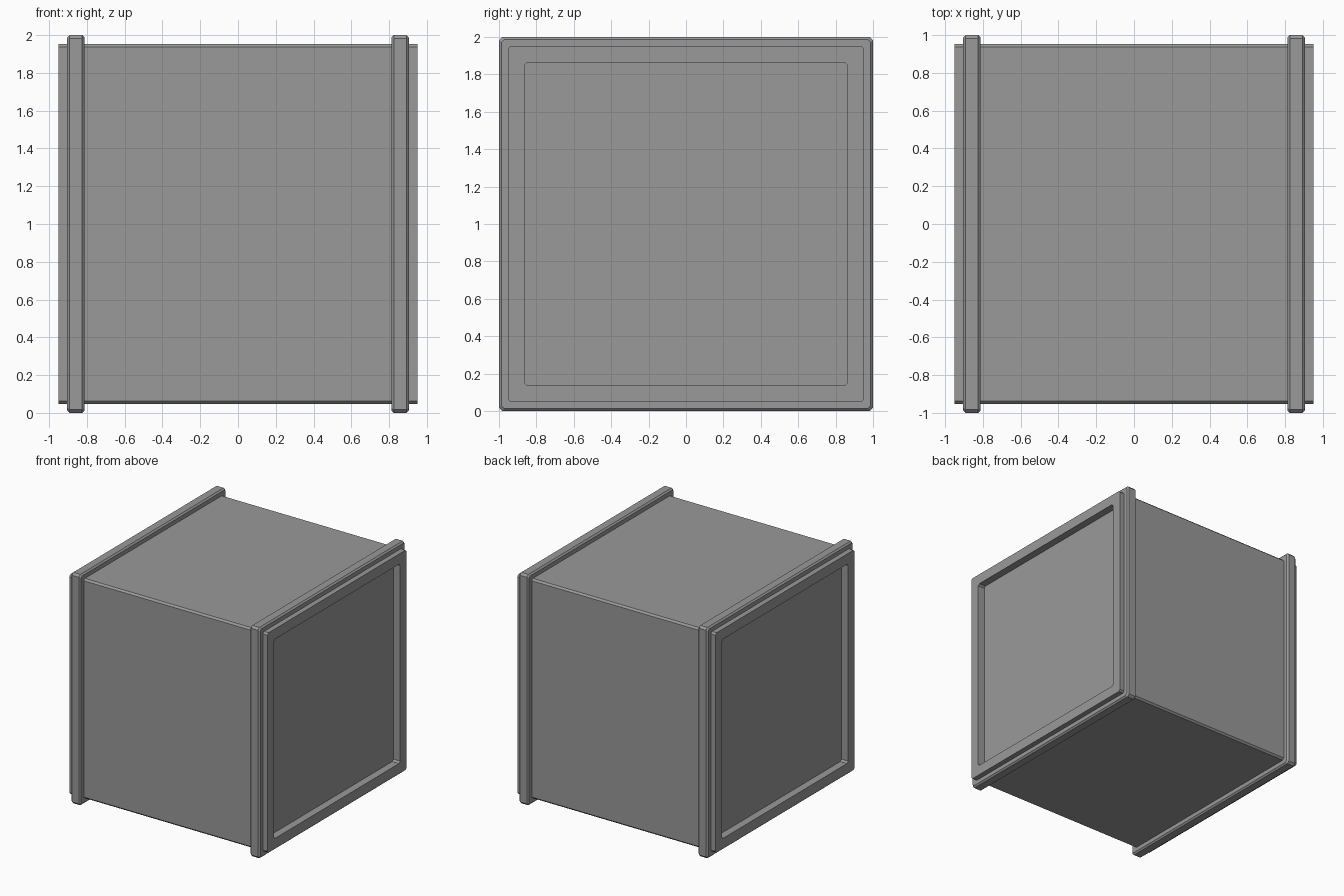
import bpy, bmesh

if "Cube" in bpy.data.objects:
    bpy.data.objects.remove(bpy.data.objects["Cube"])

# Dark grey finish shared by all parts
grey = bpy.data.materials.new("dark_grey")
grey.diffuse_color = (0.32, 0.32, 0.32, 1)
grey.use_nodes = True
grey.node_tree.nodes["Principled BSDF"].inputs["Base Color"].default_value = grey.diffuse_color


def square_loft(name, sections, closed=False):
    """Loft chamfered squares (x, half size, corner chamfer) along x."""
    bm = bmesh.new()
    rings = []
    for x, h, c in sections:
        k = h - c
        pts = [(h, -k), (h, k), (k, h), (-k, h),
               (-h, k), (-h, -k), (-k, -h), (k, -h)]
        rings.append([bm.verts.new((x, y, z + 1)) for y, z in pts])
    pairs = list(zip(rings, rings[1:]))
    if closed:
        pairs.append((rings[-1], rings[0]))
    else:
        bm.faces.new(rings[0])
        bm.faces.new(rings[-1])
    for a, b in pairs:
        for i in range(8):
            j = (i + 1) % 8
            bm.faces.new((a[i], a[j], b[j], b[i]))
    bmesh.ops.recalc_face_normals(bm, faces=bm.faces)
    mesh = bpy.data.meshes.new(name)
    bm.to_mesh(mesh)
    bm.free()
    mesh.materials.append(grey)
    ob = bpy.data.objects.new(name, mesh)
    bpy.context.collection.objects.link(ob)
    return ob


# Main box with a shallow recess in each end
end = [(0.885, 0.863, 0.015), (0.95, 0.863, 0.015), (0.95, 0.952, 0.015)]
square_loft("body", [(-x, h, c) for x, h, c in end] + end[::-1])

# Raised bands around both ends, with chamfered rims
for side, label in ((-1, "left"), (1, "right")):
    band = [(0.812, 0.94, 0.01), (0.812, 0.987, 0.015), (0.825, 1.0, 0.018),
            (0.892, 1.0, 0.018), (0.905, 0.987, 0.015), (0.905, 0.94, 0.01)]
    square_loft(label + "_band", [(side * x, h, c) for x, h, c in band], closed=True)
